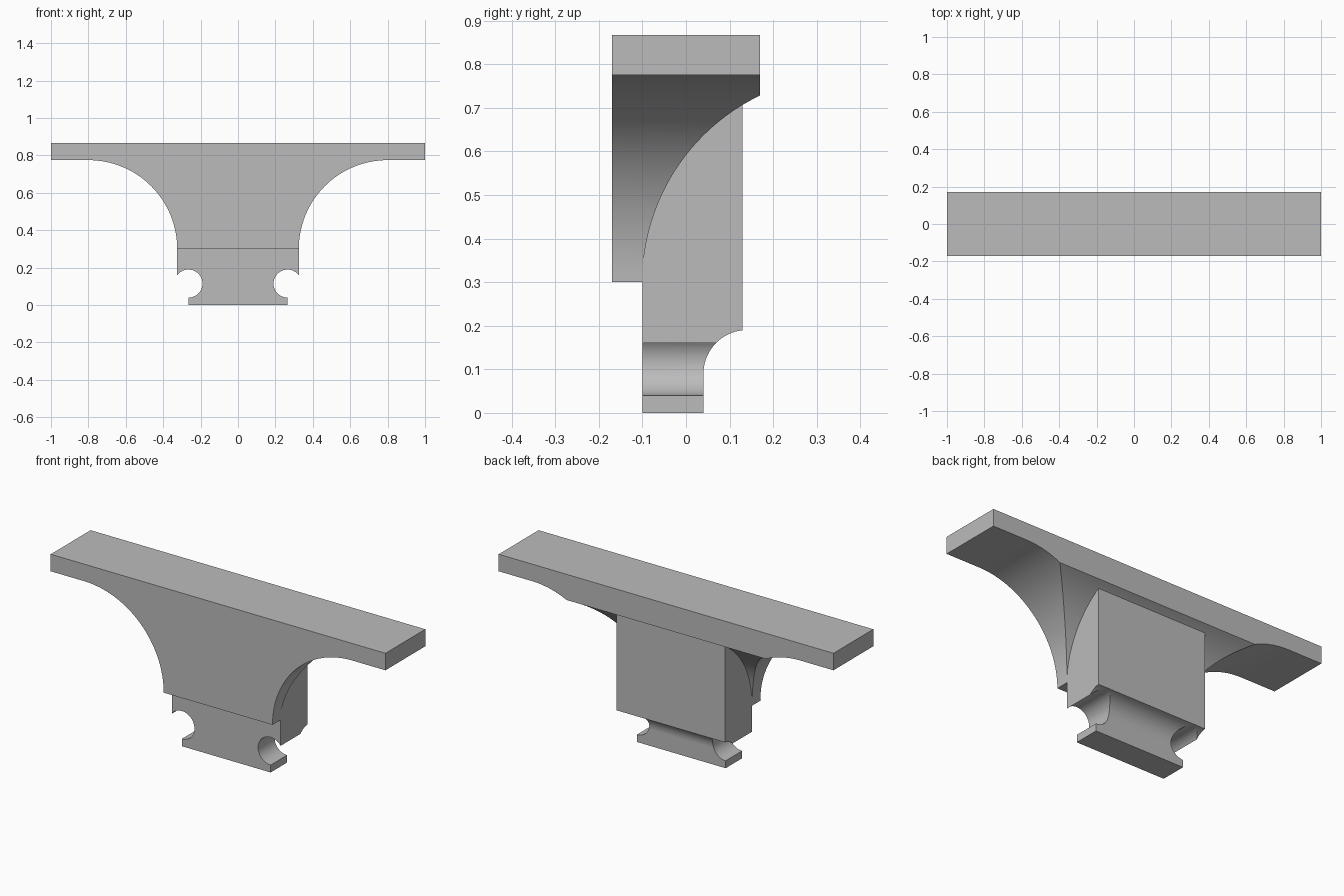
import bpy, math
from mathutils import Vector

cube = bpy.data.objects.get("Cube")
if cube:
    bpy.data.objects.remove(cube, do_unlink=True)

stone = bpy.data.materials.new("plain grey")
stone.use_nodes = True
GREY = (0.5, 0.5, 0.5, 1)
stone.diffuse_color = GREY
stone.node_tree.nodes["Principled BSDF"].inputs["Base Color"].default_value = GREY


def arc(cx, cz, r, start, end, steps=32):
    """Points along a circular arc, angles in degrees."""
    angles = [math.radians(start + (end - start) * i / steps) for i in range(steps + 1)]
    return [(cx + r * math.cos(a), cz + r * math.sin(a)) for a in angles]


def prism(name, outline, axis, low, high):
    """Extrude a closed (horizontal, z) outline along the x or y axis."""
    n = len(outline)
    verts = []
    for depth in (low, high):
        for h, z in outline:
            verts.append(Vector((h, depth, z)) if axis == "y" else Vector((depth, h, z)))
    faces = [tuple(range(n)), tuple(range(2 * n - 1, n - 1, -1))]
    faces += [(i, i + n, (i + 1) % n + n, (i + 1) % n) for i in range(n)]
    if axis == "x":
        faces = [f[::-1] for f in faces]
    mesh = bpy.data.meshes.new(name)
    mesh.from_pydata(verts, [], faces)
    mesh.materials.append(stone)
    obj = bpy.data.objects.new(name, mesh)
    bpy.context.collection.objects.link(obj)
    return obj


def intersect(obj, helper):
    """Keep what two prisms share, then shade the coves smooth."""
    bpy.ops.object.select_all(action="DESELECT")
    bpy.context.view_layer.objects.active = obj
    obj.select_set(True)
    mod = obj.modifiers.new("side_shape", "BOOLEAN")
    mod.operation = "INTERSECT"
    mod.solver = "EXACT"
    mod.object = helper
    bpy.ops.object.modifier_apply(modifier=mod.name)
    bpy.data.objects.remove(helper, do_unlink=True)
    bpy.ops.object.shade_smooth_by_angle(angle=math.radians(25))


def mirrored(half):
    """Close a right-hand outline, listed bottom to top, with its mirror image."""
    return half + [(-x, z) for x, z in reversed(half)]


# Flared bracket: shelf with coves on both ends and a matching cove at the back
TOP, STEP, COVE = 0.867, 0.3, 0.475
flare = arc(0.8, STEP, COVE, 180, 90) + [(1, STEP + COVE), (1, TOP)]
bracket = prism("flared_bracket", mirrored(flare), "y", -0.17, 0.17)
side = [(-0.3, 0.1), (-0.1, 0.1)] + arc(0.375, STEP, COVE, 180, 90) + [(0.5, 1), (-0.3, 1)]
intersect(bracket, prism("bracket_side", side, "x", -1.2, 1.2))

# Mounting block: round side notches and a coved foot at the back
notch = arc(0.265, 0.115, 0.075, 270, 37, 40)
foot = [(0.265, 0)] + notch + [(0.325, 0.16), (0.325, 0.76)]
block = prism("mounting_block", mirrored(foot), "y", -0.1, 0.3)
heel = [(-0.2, -0.1), (0.04, -0.1)] + arc(0.14, 0.09, 0.1, 180, 96, 24) + [(0.13, 0.9), (-0.2, 0.9)]
intersect(block, prism("block_side", heel, "x", -0.6, 0.6))
